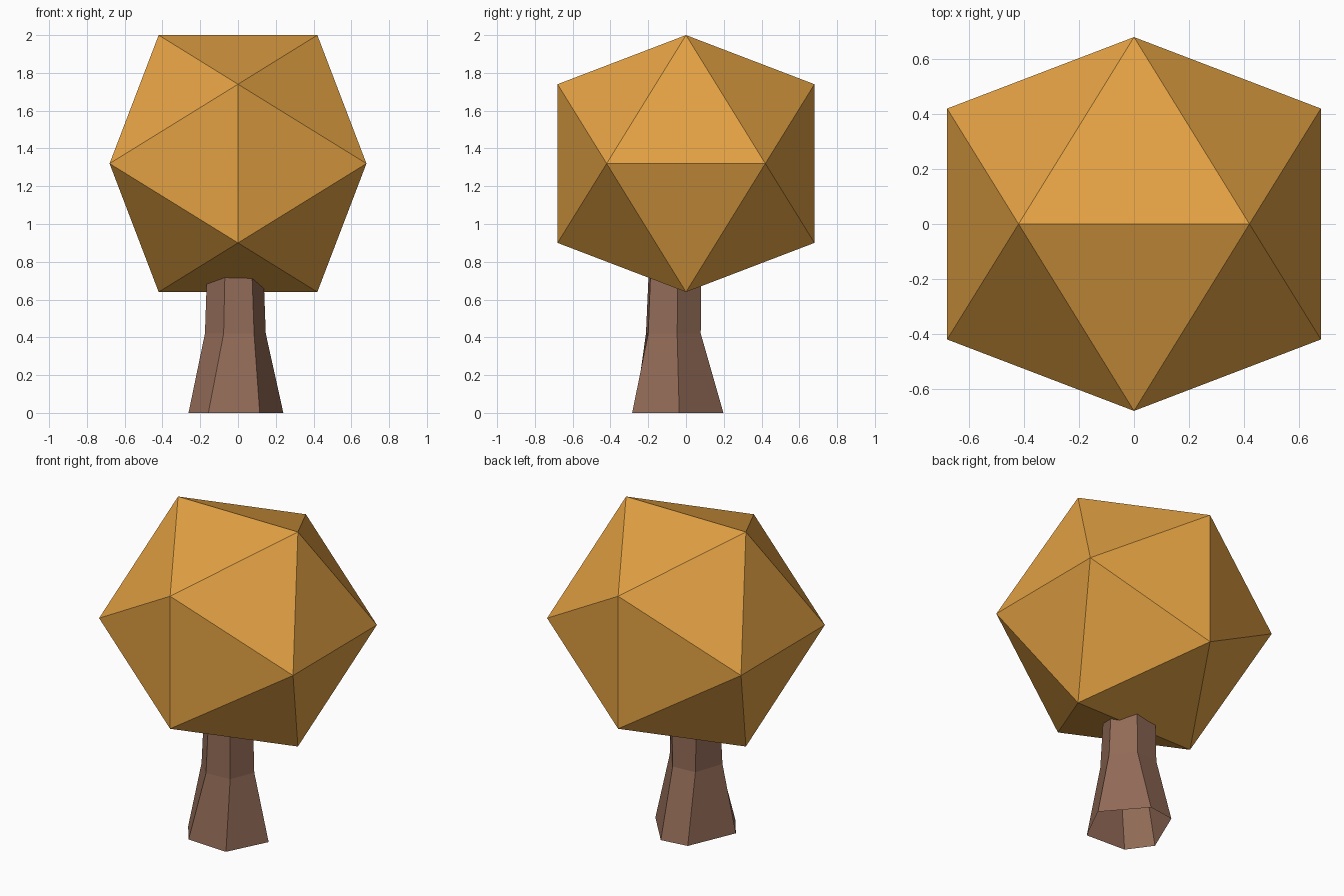
import bpy, bmesh

if "Cube" in bpy.data.objects:
    bpy.data.objects.remove(bpy.data.objects["Cube"])


def material(name, rgb):
    m = bpy.data.materials.new(name)
    m.diffuse_color = (*rgb, 1.0)
    m.use_nodes = True
    m.node_tree.nodes["Principled BSDF"].inputs["Base Color"].default_value = m.diffuse_color
    return m


def add_object(name, bm, mat):
    bmesh.ops.recalc_face_normals(bm, faces=bm.faces)
    mesh = bpy.data.meshes.new(name)
    bm.to_mesh(mesh)
    bm.free()
    mesh.materials.append(mat)
    obj = bpy.data.objects.new(name, mesh)
    bpy.context.collection.objects.link(obj)
    return obj


# Foliage: icosahedron resting on an edge (hull of three crossed golden rectangles)
A, B, CENTRE_Z = 0.42, 0.68, 1.32
bm = bmesh.new()
for s in (-1, 1):
    for t in (-1, 1):
        for co in ((s * A, 0, t * B), (s * B, t * A, 0), (0, s * B, t * A)):
            bm.verts.new((co[0], co[1], co[2] + CENTRE_Z))
bmesh.ops.convex_hull(bm, input=bm.verts)
add_object("foliage", bm, material("autumn orange", (0.76, 0.356, 0.056)))

# Trunk: irregular six-sided tube, flared and open at the bottom
rings = [
    (0.00, [(.115, -.285), (.24, -.036), (.038, .198), (-.134, .174), (-.262, -.125), (-.157, -.271)]),
    (0.42, [(.085, -.20), (.147, -.047), (.039, .078), (-.112, .066), (-.175, -.115), (-.076, -.212)]),
    (0.80, [(.072, -.185), (.133, -.042), (.045, .08), (-.113, .055), (-.162, -.105), (-.068, -.195)]),
]
bm = bmesh.new()
loops = [[bm.verts.new((x, y, z)) for x, y in pts] for z, pts in rings]
for low, high in zip(loops, loops[1:]):
    for i in range(6):
        j = (i + 1) % 6
        bm.faces.new((low[i], low[j], high[j], high[i]))
bm.faces.new(loops[-1])
add_object("trunk", bm, material("bark brown", (0.285, 0.145, 0.095)))
